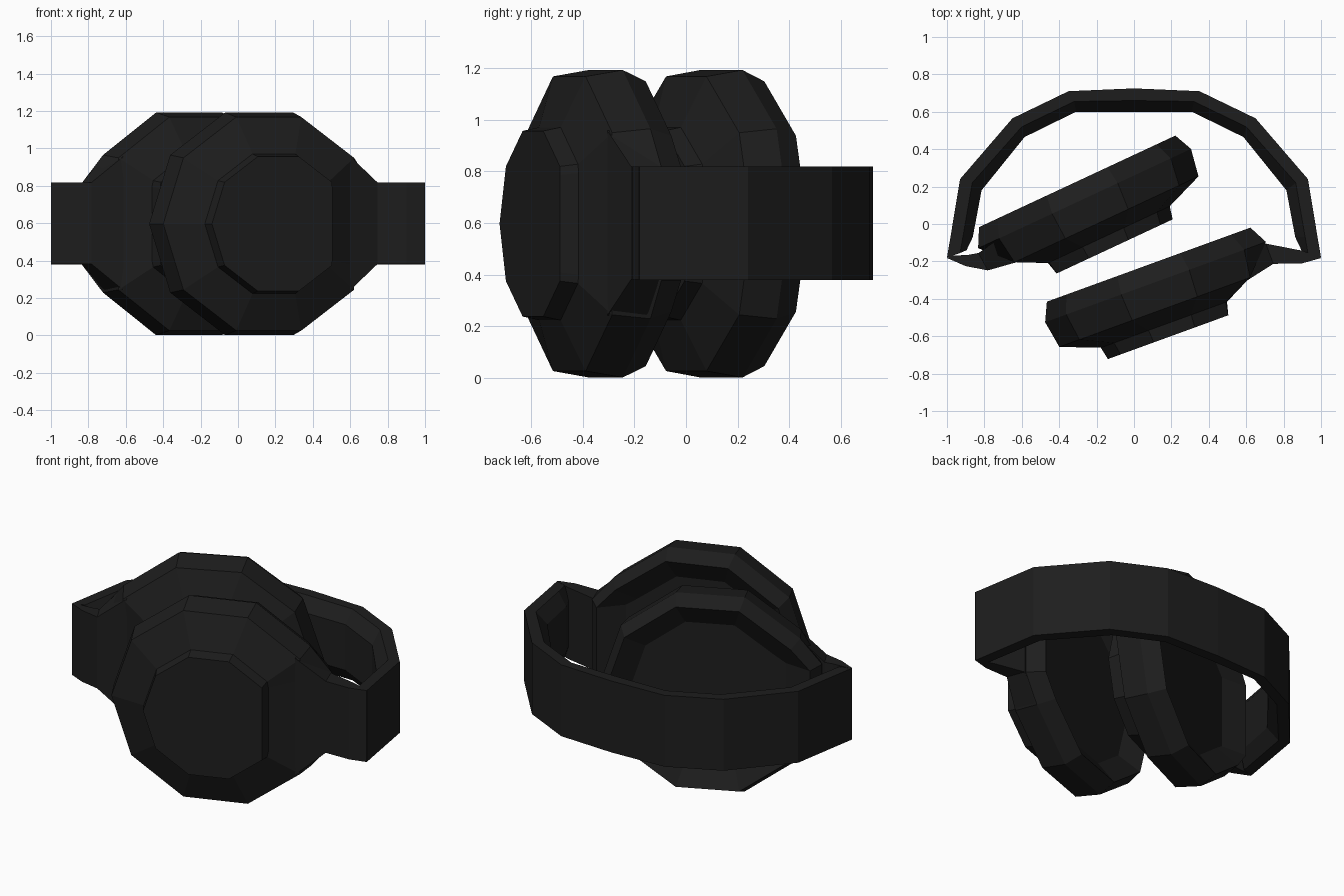
import bpy, bmesh, math

if "Cube" in bpy.data.objects:
    bpy.data.objects.remove(bpy.data.objects["Cube"])

black = bpy.data.materials.new("matte black")
black.diffuse_color = (0.0125, 0.0125, 0.0125, 1)
black.use_nodes = True
black.node_tree.nodes["Principled BSDF"].inputs["Base Color"].default_value = black.diffuse_color
ZC = 0.597


def make_object(name, rings):
    """Loft a list of equal-sized point rings and cap both ends."""
    bm = bmesh.new()
    vs = [[bm.verts.new(p) for p in ring] for ring in rings]
    n = len(vs[0])
    for a, b in zip(vs, vs[1:]):
        for i in range(n):
            j = (i + 1) % n
            bm.faces.new((a[i], a[j], b[j], b[i]))
    bm.faces.new(vs[0])
    bm.faces.new(vs[-1])
    bmesh.ops.recalc_face_normals(bm, faces=bm.faces)
    me = bpy.data.meshes.new(name)
    bm.to_mesh(me)
    bm.free()
    me.materials.append(black)
    ob = bpy.data.objects.new(name, me)
    bpy.context.collection.objects.link(ob)
    return ob


# Ear cup profile: radius, depth towards the front, reach of the hinge side
PROFILE = [(0.45, 0.08, 0.43), (0.58, 0.0, 0.578), (0.626, 0.10, 0.63),
           (0.60, 0.25, 0.472), (0.393, 0.33, 0.325), (0.378, 0.40, 0.307)]


def ear_cup(name, angle, u0, w0, side):
    ca, sa = math.cos(math.radians(angle)), math.sin(math.radians(angle))
    rings = []
    for r, w, reach in PROFILE:
        h = min(0.22, r * 0.5)
        pts = [(reach, -h), (reach, h)]          # flattened hinge edge
        pts += [(r * math.cos(math.radians(36 * k)),
                 r * math.sin(math.radians(36 * k))) for k in range(1, 10)]
        ring = []
        for u, z in pts:
            uu, ww = u0 + side * u, w0 + w
            ring.append((uu * ca + ww * sa, uu * sa - ww * ca, ZC + z))
        rings.append(ring)
    make_object(name, rings)


ear_cup("front_ear_cup", 20, 0.0, 0.231, 1)
ear_cup("rear_ear_cup", 25, -0.18, -0.335, -1)


# Hinge arms flaring from the band ends into the cups
def arm(name, sections):
    make_object(name, [[(*f, 0.6 - h), (*f, 0.6 + h), (*b, 0.6 + h), (*b, 0.6 - h)]
                       for f, b, h in sections])


arm("right_hinge_arm", [((0.600, -0.305), (0.588, -0.14), 0.358),
                        ((0.745, -0.213), (0.705, -0.105), 0.219),
                        ((0.90, -0.21), (0.90, -0.143), 0.219),
                        ((1.0, -0.182), (0.99, -0.175), 0.219)])
arm("left_hinge_arm", [((-0.612, -0.20), (-0.718, -0.08), 0.358),
                       ((-0.782, -0.248), (-0.832, -0.155), 0.219),
                       ((-0.90, -0.225), (-0.885, -0.165), 0.219),
                       ((-1.0, -0.182), (-0.98, -0.17), 0.219)])

# Headband: outer edge, top inner edge and padded inner face, per station
half = [((0, 0.725), (0, 0.66), (0, 0.60)),
        ((0.35, 0.71), (0.32, 0.655), (0.31, 0.60)),
        ((0.65, 0.565), (0.60, 0.52), (0.585, 0.465)),
        ((0.93, 0.24), (0.865, 0.22), (0.815, 0.18)),
        ((0.983, -0.08), (0.915, -0.07), (0.862, -0.07)),
        ((1.0, -0.18), (0.93, -0.155), (0.895, -0.14))]
stations = [[(-x, y) for x, y in s] for s in reversed(half[1:])] + half
band = []
for o, m, i in stations:
    band.append([(*o, 0.38), (*o, 0.818), (*m, 0.818), (*i, 0.74),
                 (*i, 0.46), (*m, 0.38)])
make_object("headband", band)
